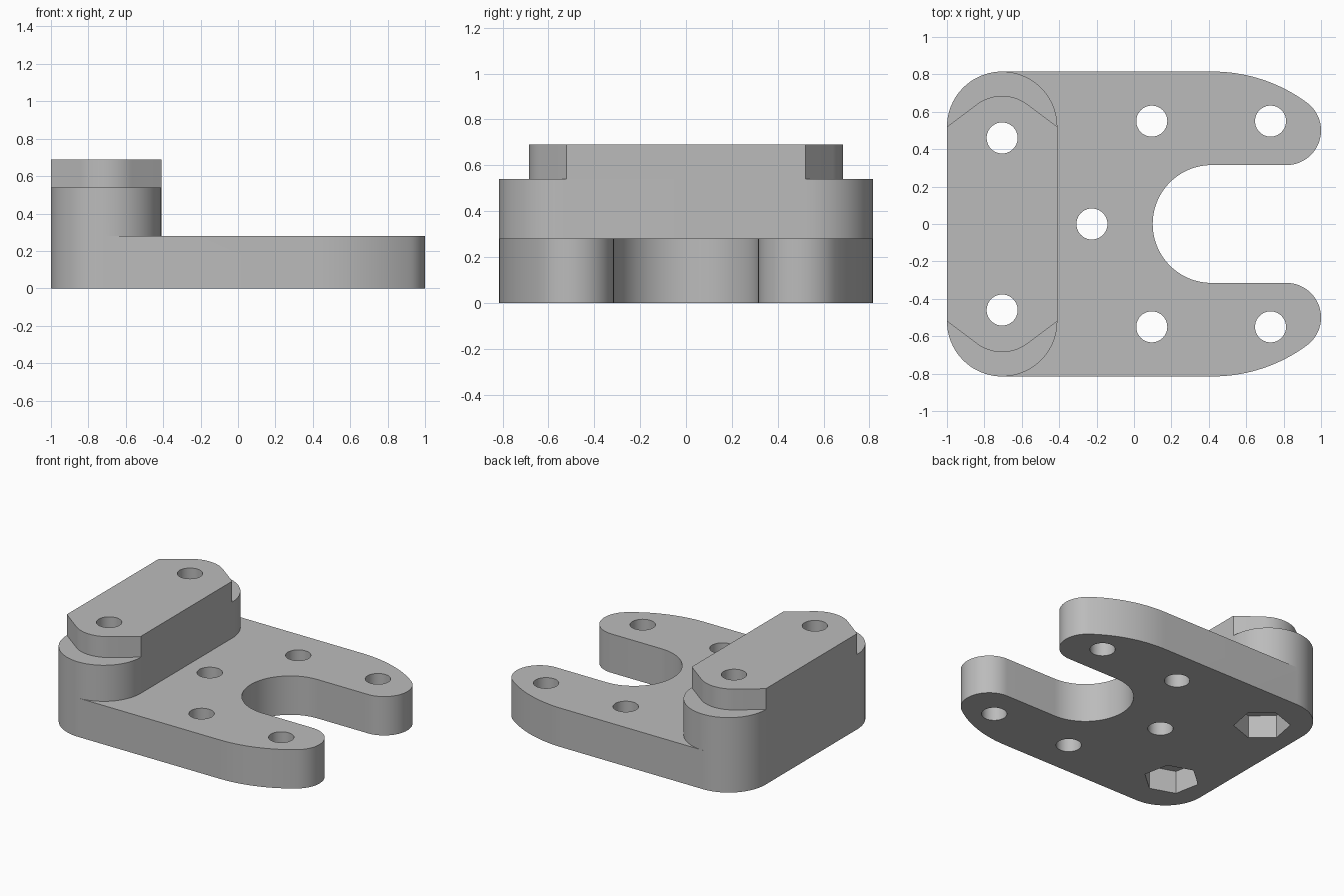
import bpy, bmesh, math

if "Cube" in bpy.data.objects:
    bpy.data.objects.remove(bpy.data.objects["Cube"])

PLATE_Z, BLOCK_Z, CAP_Z = 0.28, 0.54, 0.69
HALF_Y = 0.815
BOLT_X, BOLT_Y = -0.705, 0.46
CORNER = 0.295
HOLE_R = 0.083

grey = bpy.data.materials.new("plain grey")
grey.use_nodes = True
colour = (0.50, 0.50, 0.50, 1)
grey.diffuse_color = colour
grey.node_tree.nodes["Principled BSDF"].inputs["Base Color"].default_value = colour


def arc(cx, cy, r, start, end, steps=20):
    angles = [math.radians(start + (end - start) * i / steps) for i in range(steps + 1)]
    return [(cx + r * math.cos(a), cy + r * math.sin(a)) for a in angles]


def mirrored(half):
    """Close a half outline (y > 0) with its mirror image."""
    return half + [(x, -y) for x, y in reversed(half) if abs(y) > 1e-5]


def prism(name, outline, z0, z1):
    bm = bmesh.new()
    face = bm.faces.new([bm.verts.new((x, y, z0)) for x, y in outline])
    top = bmesh.ops.extrude_face_region(bm, geom=[face])["geom"]
    bmesh.ops.translate(bm, vec=(0, 0, z1 - z0),
                        verts=[v for v in top if isinstance(v, bmesh.types.BMVert)])
    bmesh.ops.remove_doubles(bm, verts=bm.verts, dist=1e-5)
    bmesh.ops.recalc_face_normals(bm, faces=bm.faces)
    mesh = bpy.data.meshes.new(name)
    bm.to_mesh(mesh)
    bm.free()
    mesh.materials.append(grey)
    obj = bpy.data.objects.new(name, mesh)
    bpy.context.collection.objects.link(obj)
    return obj


def combine(target, tool, operation):
    mod = target.modifiers.new(operation, "BOOLEAN")
    mod.operation, mod.object, mod.solver = operation, tool, "EXACT"
    bpy.ops.object.select_all(action="DESELECT")
    bpy.context.view_layer.objects.active = target
    target.select_set(True)
    bpy.ops.object.modifier_apply(modifier=mod.name)
    bpy.data.objects.remove(tool)


corner_arc = arc(BOLT_X, HALF_Y - CORNER, CORNER, 180, 90)

# Forked base plate: slot, finger tip, swept shoulder, rounded rear corner
tip_r, slot_r, sweep_r = 0.185, 0.315, 0.85
blend = math.degrees(math.atan2(0.535, 0.395))
half_plate = arc(0.415, 0, slot_r, 180, 90, 28)
half_plate += arc(1 - tip_r, slot_r + tip_r, tip_r, -90, blend, 28)
half_plate += arc(0.42, HALF_Y - sweep_r, sweep_r, blend, 90)[1:]
half_plate += corner_arc[::-1]
bracket = prism("mounting_bracket", mirrored(half_plate), 0, PLATE_Z)

# Raised block with fully rounded ends
half_block = corner_arc + arc(BOLT_X, HALF_Y - CORNER, CORNER, 90, 0)[1:]
combine(bracket, prism("raised_block", mirrored(half_block), PLATE_Z, BLOCK_Z), "UNION")

# Narrower cap whose ends taper tangentially into an arc
half_cap = [(BOLT_X - CORNER, HALF_Y - CORNER)]
half_cap += arc(BOLT_X, BOLT_Y, 0.225, 127, 53)
half_cap += [(BOLT_X + CORNER, HALF_Y - CORNER)]
combine(bracket, prism("block_cap", mirrored(half_cap), BLOCK_Z, CAP_Z), "UNION")

# Through holes
holes = [(-0.225, 0)]
for side in (1, -1):
    holes += [(BOLT_X, side * BOLT_Y), (0.095, side * 0.55), (0.73, side * 0.55)]
for x, y in holes:
    circle = arc(x, y, HOLE_R, 0, 360, 40)[:-1]
    combine(bracket, prism("hole_cutter", circle, -0.1, 1), "DIFFERENCE")

# Hexagonal nut pockets underneath
for side in (1, -1):
    hexagon = arc(BOLT_X, side * BOLT_Y, 0.185, side * 19, side * 19 + 360, 6)[:-1]
    combine(bracket, prism("pocket_cutter", hexagon, -0.1, 0.165), "DIFFERENCE")

bpy.ops.object.shade_smooth_by_angle(angle=math.radians(30))
